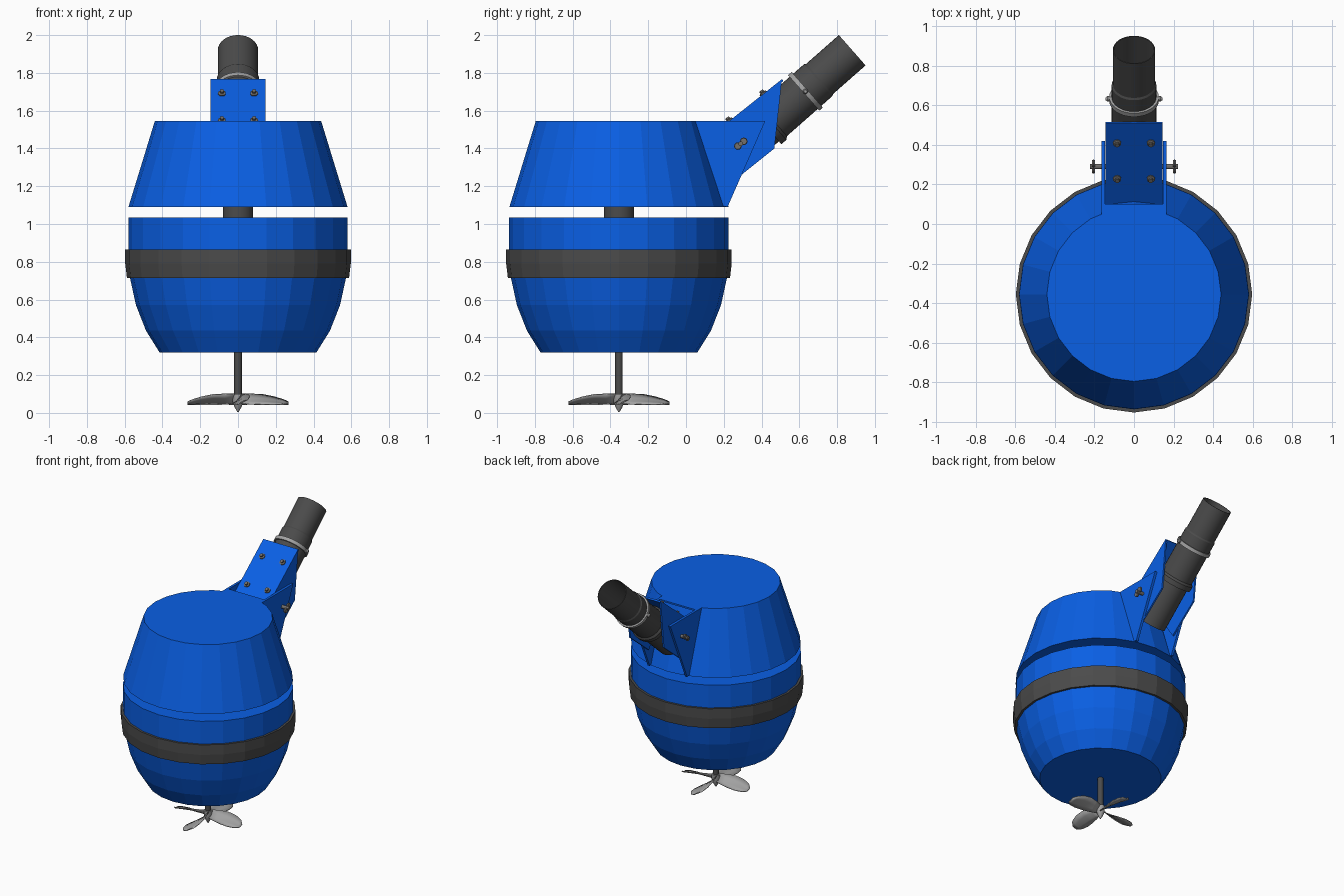
import bpy, bmesh, math
from mathutils import Matrix, Vector

if "Cube" in bpy.data.objects:
    bpy.data.objects.remove(bpy.data.objects["Cube"])


def material(name, rgb):
    m = bpy.data.materials.new(name)
    m.diffuse_color = (*rgb, 1)
    m.use_nodes = True
    m.node_tree.nodes["Principled BSDF"].inputs["Base Color"].default_value = m.diffuse_color
    return m


BLUE = material("bright blue", (0.003, 0.115, 0.78))
DARK = material("dark grey", (0.07, 0.07, 0.07))
STEEL = material("light steel", (0.36, 0.36, 0.36))
BOLT = material("bolt metal", (0.17, 0.16, 0.15))
CY = -0.355  # drum centre line


def finish(name, bm, mat, matrix=None, smooth=0):
    bmesh.ops.remove_doubles(bm, verts=bm.verts, dist=1e-6)
    bmesh.ops.recalc_face_normals(bm, faces=bm.faces)
    me = bpy.data.meshes.new(name)
    bm.to_mesh(me)
    bm.free()
    me.materials.append(mat)
    ob = bpy.data.objects.new(name, me)
    bpy.context.collection.objects.link(ob)
    if matrix:
        ob.matrix_world = matrix
    if smooth:
        bpy.ops.object.select_all(action='DESELECT')
        ob.select_set(True)
        bpy.context.view_layer.objects.active = ob
        bpy.ops.object.shade_smooth_by_angle(angle=math.radians(smooth))
    return ob


def lathe(name, profile, mat, matrix, sides=24, caps=True, closed=False, smooth=0):
    """Turn (radius, height) points around local z."""
    bm = bmesh.new()
    rings = [[bm.verts.new((r * math.sin(2 * math.pi * i / sides),
                            r * math.cos(2 * math.pi * i / sides), z))
              for i in range(sides)] for r, z in profile]
    pairs = list(zip(rings, rings[1:]))
    if closed:
        pairs.append((rings[-1], rings[0]))
    for a, b in pairs:
        for i in range(sides):
            j = (i + 1) % sides
            bm.faces.new((a[i], a[j], b[j], b[i]))
    if caps and not closed:
        bm.faces.new(rings[0])
        bm.faces.new(rings[-1])
    return finish(name, bm, mat, matrix, smooth)


def side_plate(name, outline, x0, x1, mat):
    """Extrude a (y, z) outline from x0 to x1."""
    bm = bmesh.new()
    a = [bm.verts.new((x0, y, z)) for y, z in outline]
    b = [bm.verts.new((x1, y, z)) for y, z in outline]
    bm.faces.new(a)
    bm.faces.new(b)
    n = len(a)
    for i in range(n):
        j = (i + 1) % n
        bm.faces.new((a[i], a[j], b[j], b[i]))
    return finish(name, bm, mat)


def frame(origin, direction):
    q = Vector(direction).to_track_quat('Z', 'Y')
    return Matrix.Translation(origin) @ q.to_matrix().to_4x4()


# Barrel: lower bowl, strap, neck and tapered top
axis = Matrix.Translation((0, CY, 0))
lathe("lower_drum", [(0.415, 0.32), (0.487, 0.435), (0.54, 0.57), (0.572, 0.715),
                     (0.581, 0.86), (0.581, 1.035)], BLUE, axis)
lathe("drum_strap", [(0.57, 0.715), (0.588, 0.715), (0.597, 0.79), (0.597, 0.865),
                     (0.578, 0.865)], DARK, axis, closed=True)
lathe("neck", [(0.08, 1.03), (0.08, 1.095)], DARK, axis, smooth=30)
lathe("upper_drum", [(0.58, 1.09), (0.44, 1.546)], BLUE, axis)

# Propeller shaft, hub and four twisted blades
lathe("propeller_shaft", [(0.02, 0.08), (0.02, 0.325)], DARK, axis, 16, smooth=30)
lathe("propeller_hub", [(0.003, 0.004), (0.018, 0.03), (0.029, 0.06), (0.029, 0.1)],
      STEEL, axis, 16, smooth=40)
STATIONS = [(0.02, 0.02, -0.02, 0.1, 0.05), (0.07, 0.04, -0.03, 0.1, 0.046),
            (0.13, 0.058, -0.042, 0.097, 0.045), (0.19, 0.062, -0.048, 0.085, 0.045),
            (0.24, 0.05, -0.04, 0.07, 0.045), (0.268, 0.022, -0.02, 0.058, 0.046)]
for k in range(4):
    bm = bmesh.new()
    rows = []
    for r, lead, trail, zt, zb in STATIONS:
        row = []
        for t in (0, 0.33, 0.67, 1):
            sag = -0.006 * math.sin(math.pi * t)
            row.append(bm.verts.new((r, lead + (trail - lead) * t, zt + (zb - zt) * t + sag)))
        rows.append(row)
    for a, b in zip(rows, rows[1:]):
        for i in range(3):
            bm.faces.new((a[i], a[i + 1], b[i + 1], b[i]))
    blade = finish("propeller_blade", bm, STEEL,
                   axis @ Matrix.Rotation(k * math.pi / 2, 4, 'Z'), smooth=40)
    thick = blade.modifiers.new("thickness", 'SOLIDIFY')
    thick.thickness = 0.006
    thick.offset = 0

# Tilted tube: solid lower part, raised sleeve, hollow mouth
D = Vector((0, 0.75, 0.66)).normalized()
tube_frame = frame(Vector((0, 0.88, 1.92)), D)
lathe("tilted_tube", [(0.106, -0.93), (0.106, -0.61), (0.126, -0.61), (0.126, -0.575),
                      (0.113, -0.56), (0.113, -0.24), (0.107, -0.23), (0.107, 0),
                      (0.102, 0), (0.102, -0.35)], DARK, tube_frame, 32, smooth=30)

# Clamp ring with side screws
lathe("tube_clamp", [(0.108, -0.342), (0.125, -0.342), (0.125, -0.317), (0.108, -0.317)],
      STEEL, tube_frame, 32, closed=True, smooth=30)
clamp_centre = Vector((0, 0.88, 1.92)) - 0.33 * D
for s in (-1, 1):
    lathe("clamp_screw", [(0.014, 0.115), (0.014, 0.135), (0.008, 0.143)], STEEL,
          frame(clamp_centre, (s, 0, 0)), 10)

# Bracket: sloping top plate with two flanges, and side gussets on the drum
top_hi, top_lo = Vector((0, 0.508, 1.767)), Vector((0, 0.1, 1.443))
slope = (top_hi - top_lo).normalized()
normal = Vector((0, -slope.z, slope.y))
under = [p - normal * 0.012 for p in (top_lo, top_hi)]
side_plate("bracket_top", [(p.y, p.z) for p in (top_hi, top_lo, *under)],
           -0.145, 0.145, BLUE)
side_plate("gusset_bridge", [(0.05, 1.546), (0.1, 1.546), (0.1, 1.534), (0.05, 1.534)],
           -0.165, 0.165, BLUE)
for s in (-1, 1):
    side_plate("bracket_flange", [(0.508, 1.767), (0.1, 1.443), (0.25, 1.225),
                                  (0.468, 1.4)], s * 0.133, s * 0.145, BLUE)
    side_plate("drum_gusset", [(0.05, 1.546), (0.42, 1.546), (0.22, 1.09),
                               (0.17, 1.1)], s * 0.147, s * 0.165, BLUE)

    # Wing bolt on each gusset
    pivot = Vector((0, 0.29, 1.425))
    lathe("wing_bolt", [(0.013, 0.14), (0.013, 0.222)], BOLT, frame(pivot, (s, 0, 0)), 12)
    for e in (-1, 1):
        lathe("wing_bolt_ear", [(0.017, 0.198), (0.02, 0.205), (0.017, 0.212)], BOLT,
              frame(pivot + slope * 0.02 * e, (s, 0, 0)), 12)

    # Screws through the top plate
    for y in (0.23, 0.41):
        at = top_lo + slope * ((y - top_lo.y) / slope.y) + Vector((s * 0.085, 0, 0))
        lathe("plate_screw", [(0.021, -0.002), (0.021, 0.007), (0.012, 0.01), (0.012, 0.022)],
              BOLT, frame(at, normal), 10)
